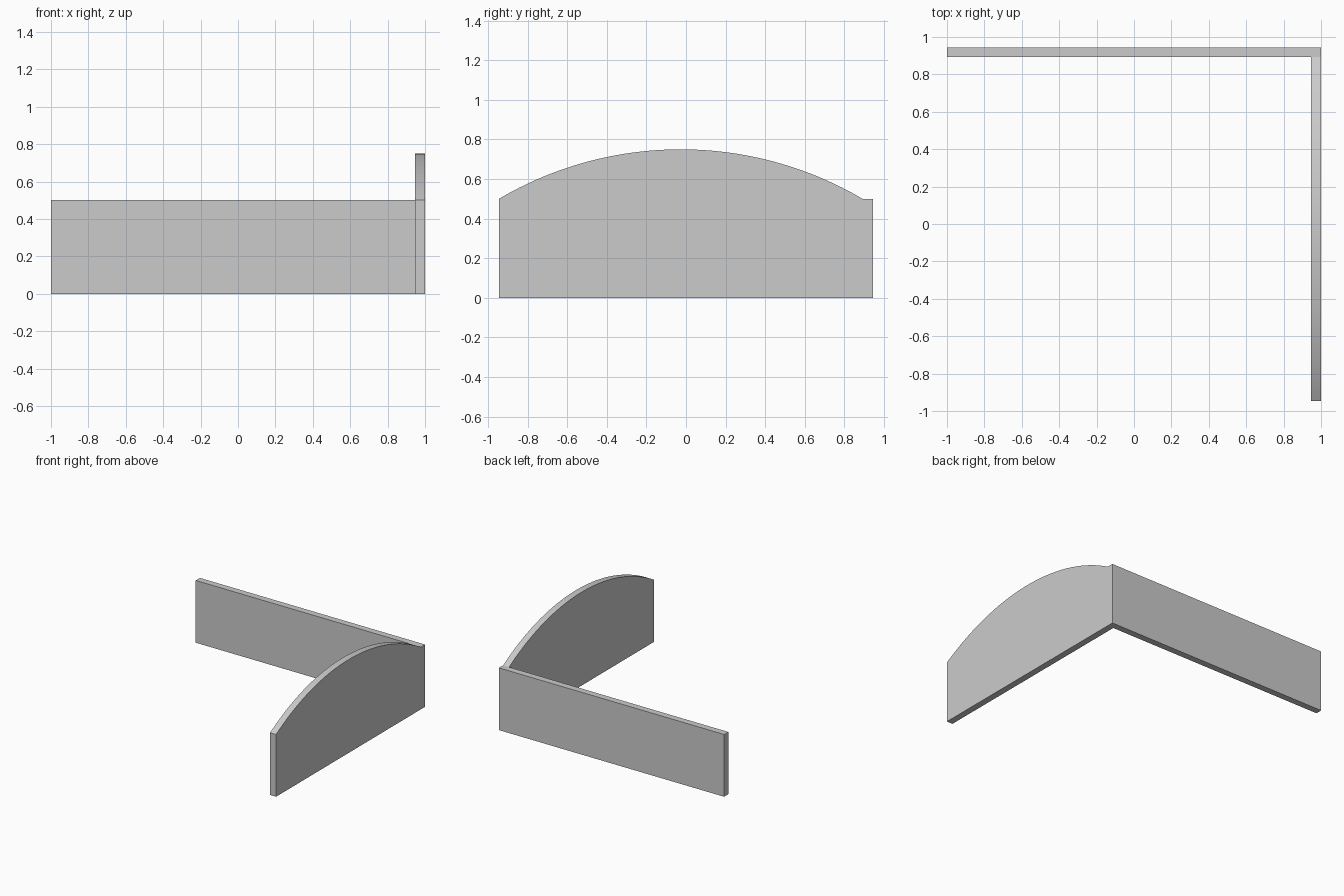
import bpy
import bmesh
import math

cube = bpy.data.objects.get("Cube")
if cube:
    bpy.data.objects.remove(cube, do_unlink=True)

grey = bpy.data.materials.new("light grey")
grey.use_nodes = True
colour = (0.6, 0.6, 0.6, 1)
grey.diffuse_color = colour
grey.node_tree.nodes["Principled BSDF"].inputs["Base Color"].default_value = colour

HALF_X, HALF_Y, THICK = 1.0, 0.945, 0.053
WALL_H, RISE = 0.5, 0.25


def extrude_profile(name, points, offset):
    """Extrude a closed 3D outline by an offset into a solid panel."""
    bm = bmesh.new()
    face = bm.faces.new([bm.verts.new(p) for p in points])
    result = bmesh.ops.extrude_face_region(bm, geom=[face], use_keep_orig=True)
    verts = [g for g in result["geom"] if isinstance(g, bmesh.types.BMVert)]
    bmesh.ops.translate(bm, verts=verts, vec=offset)
    bmesh.ops.recalc_face_normals(bm, faces=bm.faces)
    mesh = bpy.data.meshes.new(name)
    bm.to_mesh(mesh)
    bm.free()
    mesh.materials.append(grey)
    obj = bpy.data.objects.new(name, mesh)
    bpy.context.collection.objects.link(obj)
    return obj


# Straight back panel
inner_y = HALF_Y - THICK
extrude_profile("back_panel",
                [(-HALF_X, inner_y, 0), (HALF_X, inner_y, 0),
                 (HALF_X, inner_y, WALL_H), (-HALF_X, inner_y, WALL_H)],
                (0, THICK, 0))

# Side panel with an arched top edge
half_chord = (inner_y + HALF_Y) / 2
mid_y = (inner_y - HALF_Y) / 2
radius = (half_chord ** 2 + RISE ** 2) / (2 * RISE)
sweep = math.asin(half_chord / radius)
steps = 48
x = HALF_X - THICK
outline = [(x, -HALF_Y, 0), (x, inner_y, 0)]
for i in range(steps + 1):
    a = sweep * (1 - 2 * i / steps)
    outline.append((x, mid_y + radius * math.sin(a),
                    WALL_H + RISE - radius * (1 - math.cos(a))))
side = extrude_profile("arched_side_panel", outline, (THICK, 0, 0))

# Smooth the arch and keep the panel edges sharp
bpy.ops.object.select_all(action="DESELECT")
side.select_set(True)
bpy.context.view_layer.objects.active = side
bpy.ops.object.shade_smooth_by_angle(angle=math.radians(30))
